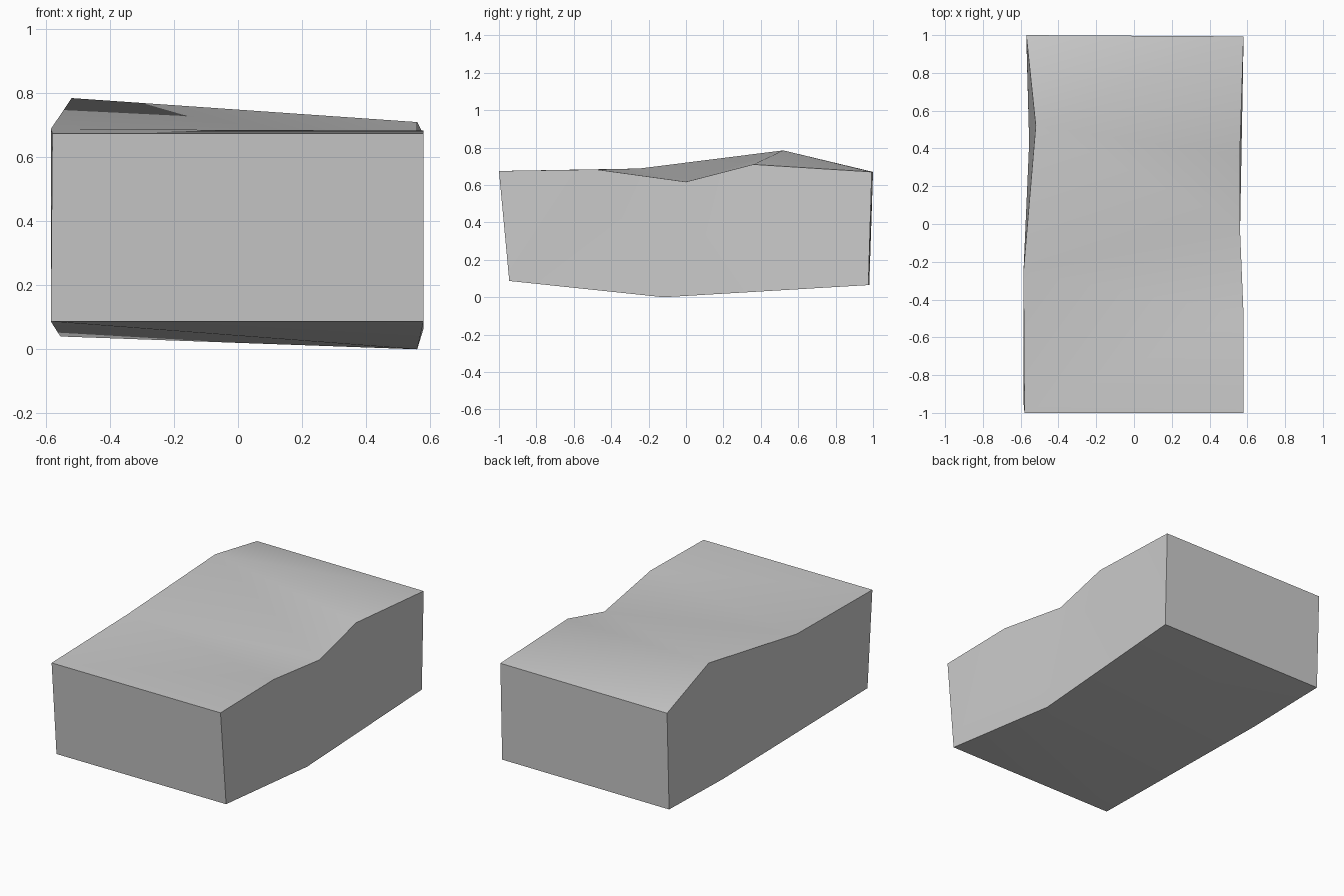
import bpy
import bmesh
from math import radians

cube = bpy.data.objects.get("Cube")
if cube:
    bpy.data.objects.remove(cube, do_unlink=True)

grey = bpy.data.materials.new("plain grey")
grey.use_nodes = True
colour = (0.6, 0.6, 0.6, 1)
grey.diffuse_color = colour
grey.node_tree.nodes["Principled BSDF"].inputs["Base Color"].default_value = colour

bm = bmesh.new()


def rail(points):
    """Long edge of the block, listed from front to back."""
    return [bm.verts.new(p) for p in points]


def loft(a, b):
    """Triangle strip between two rails, always taking the shorter diagonal."""
    i = j = 0
    while i < len(a) - 1 or j < len(b) - 1:
        step_a = (a[i + 1].co - b[j].co).length if i < len(a) - 1 else 99
        step_b = (a[i].co - b[j + 1].co).length if j < len(b) - 1 else 99
        if step_a < step_b:
            bm.faces.new((a[i], a[i + 1], b[j]))
            i += 1
        else:
            bm.faces.new((a[i], b[j + 1], b[j]))
            j += 1


# Four uneven long edges of the block
top_a = rail([(-.58, -1, .675), (-.585, -.25, .688), (-.52, .52, .785), (-.57, 1, .67)])
top_b = rail([(.58, -1, .675), (.58, -.48, .683), (.56, 0, .617), (.56, .36, .71), (.58, .993, .67)])
low_b = rail([(.58, -.945, .087), (.56, -.12, 0), (.58, .975, .065)])
low_a = rail([(-.585, -.945, .087), (-.555, .43, .04), (-.57, .98, .065)])

# Top, sides and underside
rails = [top_a, top_b, low_b, low_a]
for k in range(4):
    loft(rails[k], rails[(k + 1) % 4])

# Front and back ends
for end in (0, -1):
    bm.faces.new([r[end] for r in rails])

bmesh.ops.recalc_face_normals(bm, faces=bm.faces)
mesh = bpy.data.meshes.new("uneven_block")
bm.to_mesh(mesh)
bm.free()
mesh.materials.append(grey)

block = bpy.data.objects.new("uneven_block", mesh)
bpy.context.collection.objects.link(block)
bpy.ops.object.select_all(action="DESELECT")
block.select_set(True)
bpy.context.view_layer.objects.active = block
bpy.ops.object.shade_smooth_by_angle(angle=radians(30))
